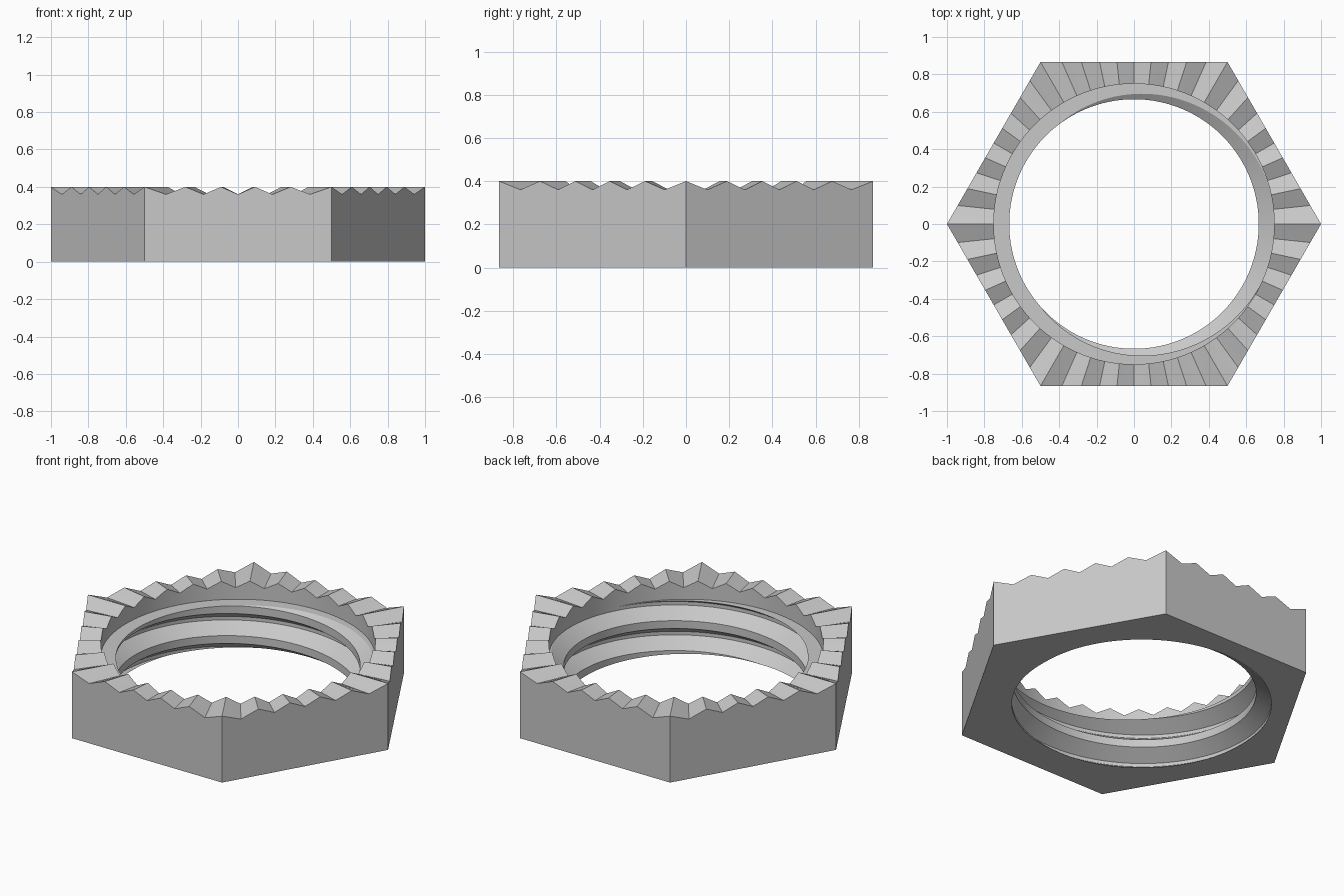
import bpy, bmesh
from math import sin, cos, radians, pi

cube = bpy.data.objects.get("Cube")
if cube:
    bpy.data.objects.remove(cube)

COLS = 120                     # columns around the ring, 3 degrees each
HEIGHT, VALLEY, LEDGE = 0.4, 0.36, 0.29
MINOR, MAJOR = 0.667, 0.75     # thread crest and root radii
PITCH, HALF_CREST, FLANK = 0.18, 0.0235, 0.056
APOTHEM = cos(pi / 6)

steel = bpy.data.materials.new("plain_grey")
steel.use_nodes = True
grey = (0.58, 0.58, 0.58, 1)
steel.diffuse_color = grey
steel.node_tree.nodes["Principled BSDF"].inputs["Base Color"].default_value = grey


def crest_height(deg):
    """Height of a thread crest at an angle; it climbs one pitch per turn."""
    return 0.085 + PITCH * (deg - 125) / 360


def thread_radius(deg, z):
    d = abs((z - crest_height(deg) + PITCH / 2) % PITCH - PITCH / 2)
    t = min(max((d - HALF_CREST) / FLANK, 0), 1)
    return MINOR + (MAJOR - MINOR) * t


def polar(r, deg, z):
    a = radians(deg)
    return (r * cos(a), r * sin(a), z)


def hex_point(i):
    """Outer hexagon point of a column; odd columns lie midway on a tooth flank."""
    if i % 2:
        p, q = hex_point(i - 1), hex_point(i + 1)
        return tuple((a + b) / 2 for a, b in zip(p, q))
    deg = i * 360 / COLS
    r = APOTHEM / cos(radians(deg % 60 - 30))
    return polar(r, deg, HEIGHT if i % 4 == 0 else VALLEY)


def column(i):
    """Closed cross-section: thread, ledge, bore wall, tooth, outside wall."""
    deg = i * 360 / COLS
    pts = []
    for turn in range(-2, 4):
        for off in (-HALF_CREST - FLANK, -HALF_CREST, HALF_CREST, HALF_CREST + FLANK):
            z = crest_height(deg) + turn * PITCH + off
            z = min(max(z, 0), LEDGE)
            pts.append(polar(thread_radius(deg, z), deg, z))
    outer = hex_point(i)
    pts.append(polar(MAJOR, deg, LEDGE))
    pts.append(polar(MAJOR, deg, outer[2]))
    pts.append(outer)
    pts.append((outer[0], outer[1], 0))
    return pts


# Skin the cross-sections into one serrated hexagonal nut
bm = bmesh.new()
cols = [[bm.verts.new(p) for p in column(i)] for i in range(COLS + 1)]
for a, b in zip(cols, cols[1:]):
    for j in range(len(a)):
        k = (j + 1) % len(a)
        bm.faces.new((a[j], a[k], b[k], b[j]))
bmesh.ops.remove_doubles(bm, verts=bm.verts, dist=0.00005)
bmesh.ops.recalc_face_normals(bm, faces=bm.faces)

mesh = bpy.data.meshes.new("serrated_hex_nut")
bm.to_mesh(mesh)
bm.free()
mesh.materials.append(steel)
nut = bpy.data.objects.new("serrated_hex_nut", mesh)
bpy.context.collection.objects.link(nut)

bpy.ops.object.select_all(action='DESELECT')
nut.select_set(True)
bpy.context.view_layer.objects.active = nut
bpy.ops.object.shade_smooth_by_angle(angle=radians(15))
